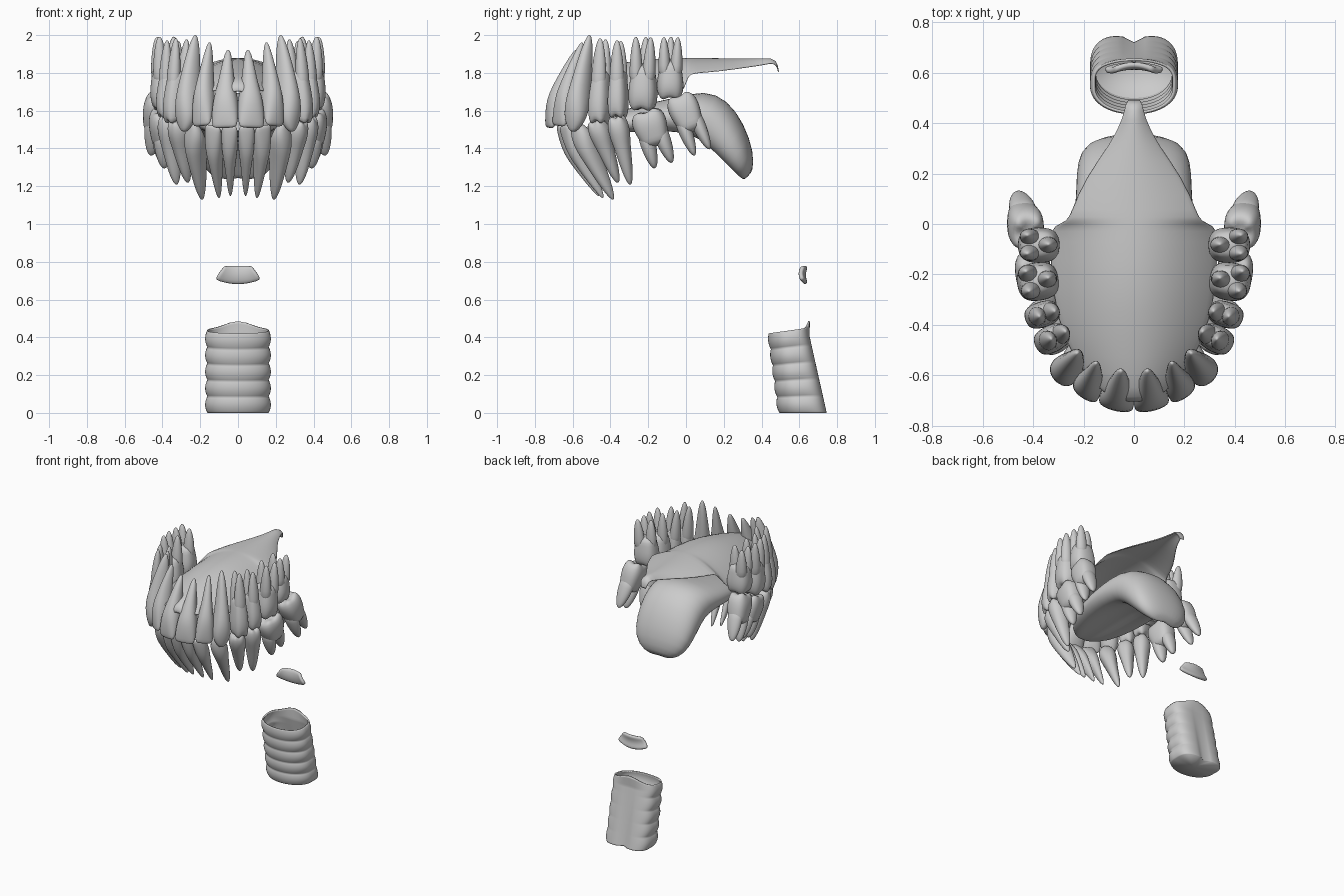
import bpy, bmesh
from math import sin, cos, pi, exp
from mathutils import Vector as V

cube = bpy.data.objects.get("Cube")
if cube:
    bpy.data.objects.remove(cube)

grey = bpy.data.materials.new("plain grey")
grey.use_nodes = True
tone = (0.6, 0.6, 0.6, 1)
grey.diffuse_color = tone
grey.node_tree.nodes["Principled BSDF"].inputs["Base Color"].default_value = tone


def finish(name, bm, mirror=False, thick=0.0, subdiv=1):
    bmesh.ops.recalc_face_normals(bm, faces=bm.faces)
    mesh = bpy.data.meshes.new(name)
    bm.to_mesh(mesh)
    bm.free()
    mesh.materials.append(grey)
    for poly in mesh.polygons:
        poly.use_smooth = True
    obj = bpy.data.objects.new(name, mesh)
    bpy.context.collection.objects.link(obj)
    if mirror:
        obj.modifiers.new("Mirror", "MIRROR").use_mirror_merge = False
    if thick:
        solid = obj.modifiers.new("Thickness", "SOLIDIFY")
        solid.thickness, solid.offset = thick, -1
    if subdiv:
        sub = obj.modifiers.new("Smooth", "SUBSURF")
        sub.levels = sub.render_levels = subdiv


def skin(bm, rows, closed=True, start=None, end=None):
    """Join rows of points into a surface, with optional fan tips."""
    rings = [[bm.verts.new(p) for p in row] for row in rows]
    n = len(rings[0])
    span = range(n if closed else n - 1)
    for a, b in zip(rings, rings[1:]):
        for i in span:
            j = (i + 1) % n
            bm.faces.new((a[i], a[j], b[j], b[i]))
    for ends, tip in ((rings[0], start), (rings[-1], end)):
        if tip is not None:
            v = bm.verts.new(tip)
            for i in span:
                bm.faces.new((ends[i], ends[(i + 1) % n], v))


def power(value, p):
    return abs(value) ** p * (1 if value >= 0 else -1)


def ring(centre, u, v, p=1.0, lift=None, n=16):
    pts = []
    for i in range(n):
        a = 2 * pi * i / n
        q = centre + u * power(cos(a), p) + v * power(sin(a), p)
        pts.append(q + lift * cos(4 * a) if lift else q)
    return pts


# Tooth shapes: fraction of length, relative width, relative depth
INCISOR = [(0, .85, .2), (.05, .97, .4), (.18, 1, .75), (.34, .93, 1), (.48, .74, .92),
           (.65, .54, .74), (.85, .37, .46), (.97, .2, .22), (1, .08, .1)]
CANINE = [(0, .25, .2), (.06, .7, .45), (.16, 1, .78), (.3, .95, 1), (.45, .75, .95),
          (.7, .54, .7), (.88, .38, .45), (.97, .2, .22), (1, .08, .1)]
PREMOLAR = [(0, .6, .6), (.06, .88, .85), (.17, 1, 1), (.3, .93, .95), (.44, .76, .84),
            (.7, .58, .65), (.88, .4, .45), (.97, .22, .24), (1, .1, .1)]
CROWN = [(0, .64, .64), (.06, .92, .87), (.2, 1, 1), (.34, .95, .96), (.47, .84, .87), (.6, .74, .78)]
ROOT = [(.36, 1), (.55, 1), (.75, .84), (.9, .56), (.97, .34), (1, .12)]

# Root layouts: relative width, relative depth, offsets along both
PAIR_ACROSS = (.76, .5, [(0, .42), (0, -.42)])
PAIR_ALONG = (.46, .74, [(.48, 0), (-.48, 0)])
TRIPLE = (.46, .48, [(.48, .42), (-.48, .42), (0, -.5)])


def tooth(name, crown, apex, width, depth, shape, roots=None):
    crown, apex = V(crown), V(apex)
    axis = apex - crown
    along = axis.normalized()
    out = V((crown.x / .18, min(crown.y + .1, 0) / .38, 0)).normalized()
    v = (out - along * out.dot(along)).normalized()
    u = along.cross(v) * width / 2
    v = v * depth / 2
    bm = bmesh.new()
    cusp = axis * (0 if shape in (INCISOR, CANINE) else .03)
    corner = .75 if shape is CROWN else .9
    rows = [ring(crown + axis * t, u * w, v * d, corner,
                 cusp if t < .1 else None) for t, w, d in shape]
    if roots:
        skin(bm, rows, start=crown + axis * .07, end=crown + axis * .66)
        # Roots spread from inside the neck
        wide, deep, offsets = roots
        for a, b in offsets:
            side = u * a + v * b
            rows = [ring(crown + axis * t + side * (.75 + .3 * t), u * wide * s, v * deep * s)
                    for t, s in ROOT]
            skin(bm, rows, start=crown + axis * .3, end=apex + side * 1.05)
    else:
        skin(bm, rows, start=crown + cusp, end=apex)
    finish(name, bm, mirror=True)


# Upper row
tooth("upper_central_incisors", (.072, -.725, 1.51), (.052, -.58, 1.92), .146, .125, INCISOR)
tooth("upper_lateral_incisors", (.195, -.675, 1.52), (.15, -.55, 1.96), .122, .12, INCISOR)
tooth("upper_canines", (.285, -.6, 1.49), (.225, -.51, 2.0), .13, .14, CANINE)
tooth("upper_first_premolars", (.335, -.46, 1.53), (.3, -.44, 1.98), .112, .145, CROWN, PAIR_ACROSS)
tooth("upper_second_premolars", (.37, -.36, 1.56), (.345, -.355, 1.97), .106, .145, CROWN, PAIR_ACROSS)
tooth("upper_first_molars", (.38, -.23, 1.6), (.385, -.22, 1.99), .158, .172, CROWN, TRIPLE)
tooth("upper_second_molars", (.375, -.085, 1.66), (.385, -.08, 1.99), .146, .172, CROWN, TRIPLE)

# Lower row
tooth("lower_central_incisors", (.045, -.675, 1.52), (.04, -.46, 1.15), .09, .1, INCISOR)
tooth("lower_lateral_incisors", (.135, -.65, 1.52), (.1, -.44, 1.14), .1, .105, INCISOR)
tooth("lower_canines", (.24, -.59, 1.54), (.19, -.385, 1.13), .118, .125, CANINE)
tooth("lower_first_premolars", (.325, -.48, 1.55), (.265, -.36, 1.22), .115, .12, PREMOLAR)
tooth("lower_second_premolars", (.375, -.37, 1.57), (.325, -.295, 1.21), .115, .125, PREMOLAR)
tooth("lower_first_molars", (.4, -.215, 1.6), (.395, -.12, 1.31), .188, .15, CROWN, PAIR_ALONG)
tooth("lower_second_molars", (.42, -.04, 1.68), (.46, .085, 1.38), .172, .15, CROWN, PAIR_ALONG)

# Palate: vaulted sheet given by y, half width, centre height, edge height
bm = bmesh.new()
rows = []
for y, half, mid, edge in [(-.705, .05, 1.7, 1.68), (-.7, .09, 1.75, 1.72), (-.6, .2, 1.79, 1.69),
                           (-.45, .29, 1.83, 1.68), (-.25, .335, 1.875, 1.68), (-.04, .335, 1.88, 1.69),
                           (-.01, .325, 1.88, 1.71), (.01, .268, 1.88, 1.79),
                           (.04, .255, 1.88, 1.8), (.18, .2, 1.878, 1.81), (.32, .095, 1.876, 1.83),
                           (.42, .045, 1.877, 1.845), (.48, .035, 1.877, 1.86), (.495, .02, 1.8, 1.8)]:
    steps = [i / 6 for i in range(-6, 7)]
    rows.append([(half * s, y, mid + (edge - mid) * s * s) for s in steps])
skin(bm, rows, closed=False)
finish("palate", bm, thick=.008)

# Tongue: upper and lower midline points with half width
bm = bmesh.new()
rows = []
for ty, tz, by, bz, half in [(-.53, 1.51, -.53, 1.48, .07), (-.45, 1.57, -.45, 1.46, .17),
                             (-.25, 1.63, -.28, 1.46, .235), (-.05, 1.67, -.1, 1.46, .25),
                             (.1, 1.71, .02, 1.43, .235), (.22, 1.66, .08, 1.38, .23),
                             (.31, 1.53, .165, 1.31, .228), (.36, 1.38, .24, 1.25, .2),
                             (.355, 1.28, .295, 1.22, .115)]:
    top, low = V((0, ty, tz)), V((0, by, bz))
    pts = ring((top + low) / 2, V((half, 0, 0)), (top - low) / 2, .9, n=24)
    # Hollow the underside along the middle
    rows.append([p + (top - low) * .3 * exp(-(p.x / half * 2) ** 2)
                 if i > 12 else p for i, p in enumerate(pts)])
skin(bm, rows, start=(0, -.55, 1.495), end=(0, .325, 1.25))
finish("tongue", bm)

# Throat bone: small curved band
bm = bmesh.new()
rows = []
for k in range(5):
    t = k / 4
    half = .078 + .04 * min(t * 1.3, 1)
    row = []
    for i in range(-6, 7):
        s = i / 6
        low = .685 + .025 * s * s
        bulge = .012 * sin(pi * t)
        row.append((half * s, .646 - bulge - .02 * s * s, .775 + (low - .775) * t))
    rows.append(row)
skin(bm, rows, closed=False)
finish("throat_bone", bm, thick=.024)

# Windpipe: leaning ribbed tube with a flat grooved back
bm = bmesh.new()
rows = []
levels, count, ribs = 60, 64, 5
for k in range(levels + 1):
    t = k / levels
    front, back = .485 - .055 * t, .75 - .105 * t
    cy, ry = (front + back) / 2, (back - front) / 2
    row = []
    for i in range(count):
        a = 2 * pi * i / count
        rear = max(sin(a), 0)
        p = .6 if rear else .95
        rib = 1 - .075 * (1 - abs(sin(pi * ribs * t)) ** .8) * (1 - rear)
        x = .174 * rib * power(cos(a), p)
        y = cy + ry * rib * power(sin(a), p)
        groove = exp(-abs(x) / .03) if rear > .3 else 0
        lip = max(0, t - .9) / .1 * (rear ** 2) * exp(-(x / .09) ** 2)
        z = .435 * t + .14 * t * (y - cy) + .035 * lip
        row.append((x, y - .03 * groove * (1 - t) + .012 * lip, z))
    rows.append(row)
skin(bm, rows, start=(0, .61, 0))
finish("windpipe", bm, thick=.01, subdiv=0)
